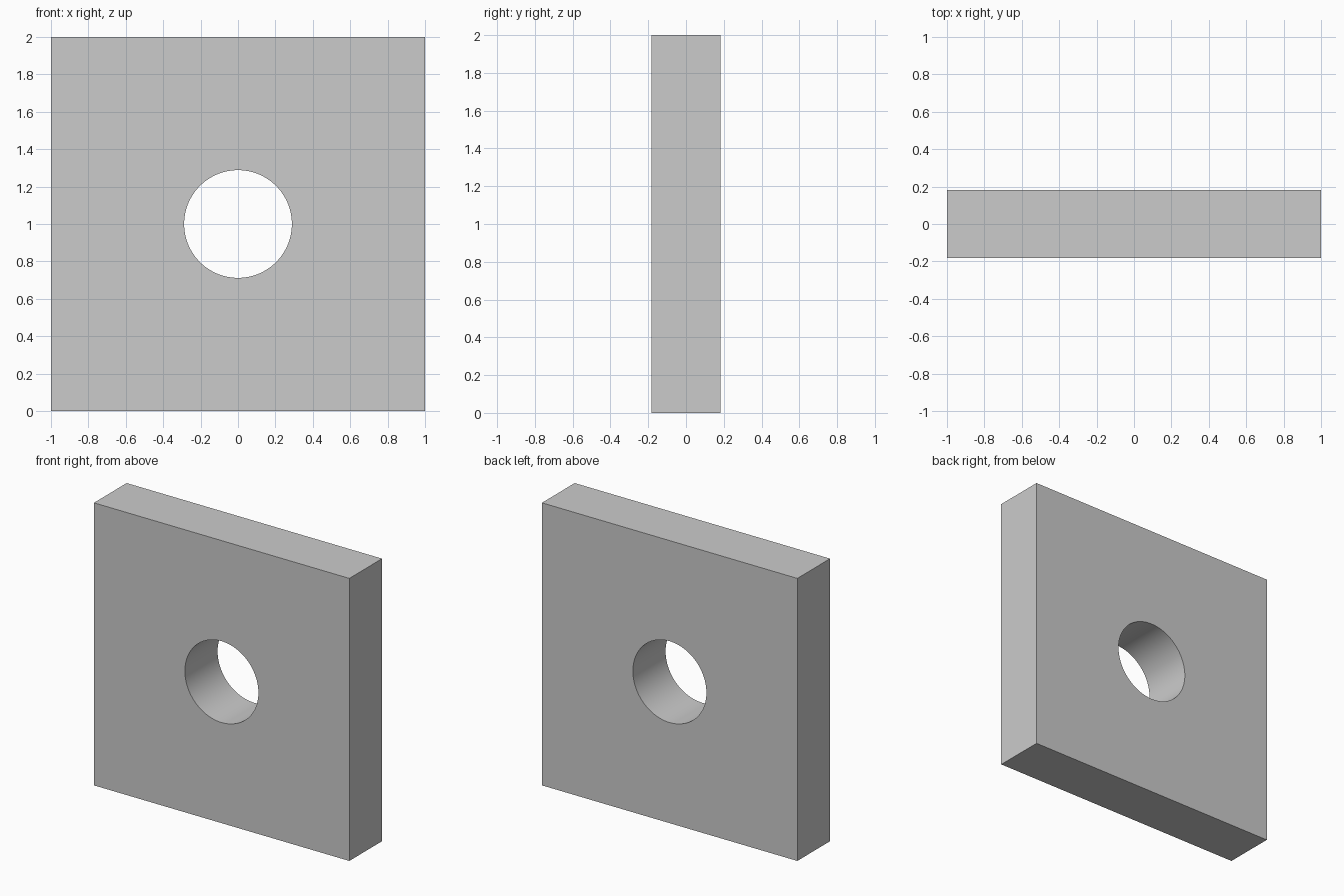
import bpy
import math

if "Cube" in bpy.data.objects:
    bpy.data.objects.remove(bpy.data.objects["Cube"])

HALF_DEPTH = 0.183
HOLE_RADIUS = 0.288

# Square plate standing upright
bpy.ops.mesh.primitive_cube_add(size=2, location=(0, 0, 1))
plate = bpy.context.object
plate.name = "square_plate"
plate.scale.y = HALF_DEPTH
bpy.ops.object.transform_apply(location=False, rotation=False, scale=True)

# Round hole straight through from front to back
bpy.ops.mesh.primitive_cylinder_add(vertices=96, radius=HOLE_RADIUS, depth=1,
                                    location=(0, 0, 1), rotation=(math.pi / 2, 0, 0))
cutter = bpy.context.object
cutter.name = "hole_cutter"
cutter.hide_render = True

bpy.ops.object.select_all(action='DESELECT')
plate.select_set(True)
bpy.context.view_layer.objects.active = plate
cut = plate.modifiers.new("centre_hole", 'BOOLEAN')
cut.operation = 'DIFFERENCE'
cut.solver = 'EXACT'
cut.object = cutter
bpy.ops.object.modifier_apply(modifier=cut.name)
bpy.data.objects.remove(cutter, do_unlink=True)

# Smooth bore, sharp outer edges
bpy.ops.object.shade_smooth_by_angle(angle=math.radians(30))
